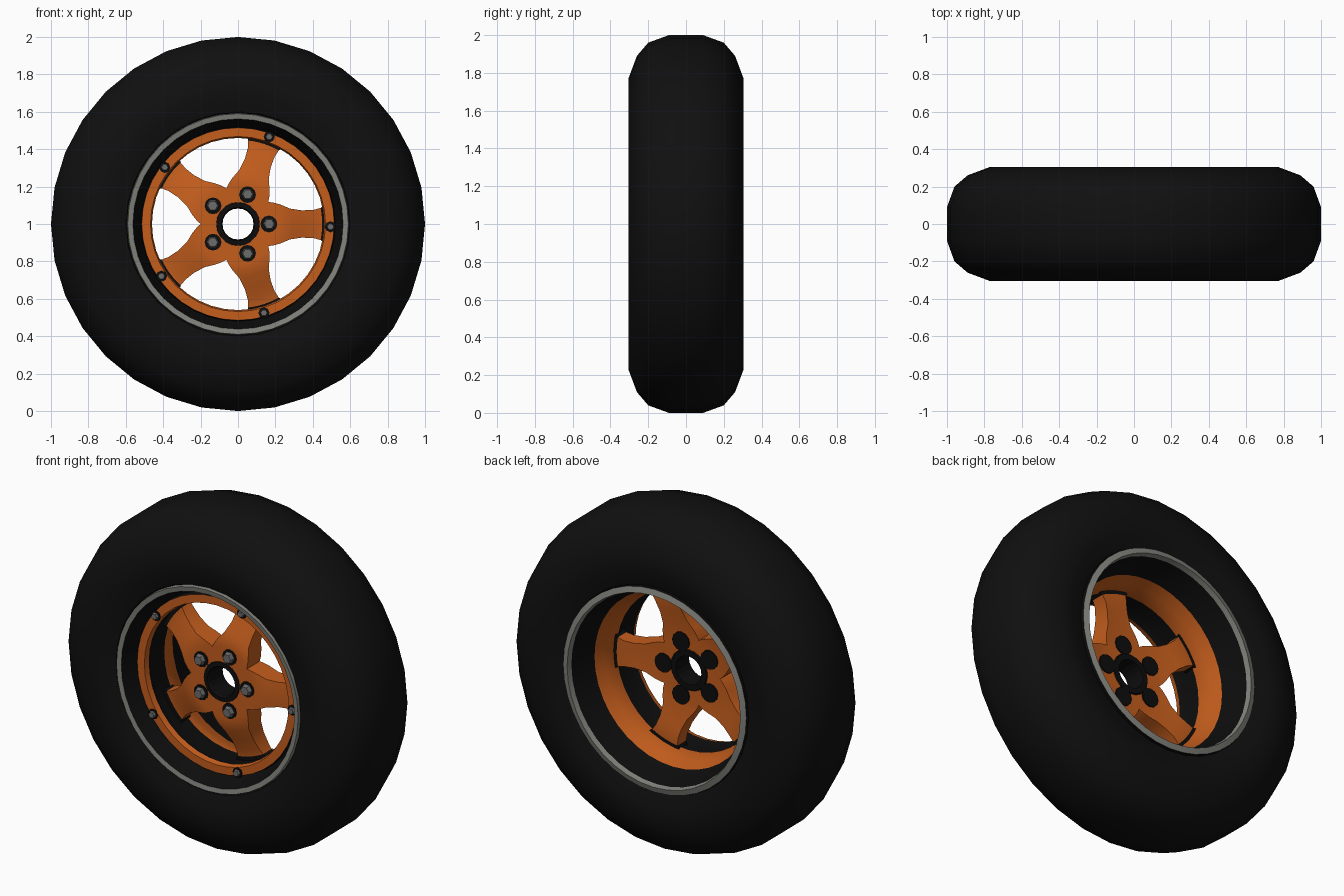
import bpy, bmesh, math

if "Cube" in bpy.data.objects:
    bpy.data.objects.remove(bpy.data.objects["Cube"])

ORANGE, BLACK, SILVER, STEEL, RUBBER = range(5)
MATS = []
for name, col in [("orange_paint", (0.55, 0.11, 0.012)), ("black_paint", (0.004, 0.004, 0.004)),
                  ("lip_silver", (0.22, 0.22, 0.2)), ("bolt_steel", (0.15, 0.15, 0.15)),
                  ("tyre_rubber", (0.005, 0.005, 0.005))]:
    m = bpy.data.materials.new(name)
    m.diffuse_color = (*col, 1)
    m.use_nodes = True
    m.node_tree.nodes["Principled BSDF"].inputs["Base Color"].default_value = m.diffuse_color
    MATS.append(m)


def polar(r, a, y):
    """Point at radius r and angle a (radians) round the axle."""
    return (r * math.cos(a), y, 1 + r * math.sin(a))


def finish(bm, name, smooth=None):
    bmesh.ops.remove_doubles(bm, verts=bm.verts, dist=0.0005)
    bmesh.ops.recalc_face_normals(bm, faces=bm.faces)
    me = bpy.data.meshes.new(name)
    bm.to_mesh(me)
    bm.free()
    for m in MATS:
        me.materials.append(m)
    ob = bpy.data.objects.new(name, me)
    bpy.context.collection.objects.link(ob)
    if smooth:
        bpy.ops.object.select_all(action='DESELECT')
        ob.select_set(True)
        bpy.context.view_layer.objects.active = ob
        bpy.ops.object.shade_smooth_by_angle(angle=math.radians(smooth))
    return ob


def revolve(name, loop, n, smooth=None):
    """Closed (radius, y, material) profile turned round the axle."""
    bm = bmesh.new()
    rings = [[bm.verts.new(polar(r, 2 * math.pi * i / n, y)) for r, y, _ in loop] for i in range(n)]
    for i in range(n):
        a, b = rings[i], rings[(i + 1) % n]
        for j in range(len(loop)):
            k = (j + 1) % len(loop)
            bm.faces.new((a[j], a[k], b[k], b[j])).material_index = loop[j][2]
    return finish(bm, name, smooth)


def stud(name, r, ang, y0, y1, rad, sides, mat, taper=1.0):
    """Short capped cylinder lying along the axle direction."""
    bm = bmesh.new()
    cx, _, cz = polar(r, ang, 0)
    ends = []
    for y, q in ((y0, rad * taper), (y1, rad)):
        ends.append([bm.verts.new((cx + q * math.cos(2 * math.pi * i / sides), y,
                                   cz + q * math.sin(2 * math.pi * i / sides))) for i in range(sides)])
    for e in ends:
        bm.faces.new(e)
    for i in range(sides):
        k = (i + 1) % sides
        bm.faces.new((ends[0][i], ends[0][k], ends[1][k], ends[1][i]))
    for f in bm.faces:
        f.material_index = mat
    return finish(bm, name)


# Tyre: half profile mirrored front to back
half = [(0.585, 0.24), (0.60, 0.275), (0.68, 0.30), (0.77, 0.305), (0.89, 0.26), (0.96, 0.2), (1.0, 0.09)]
revolve("tyre", [(r, -y, RUBBER) for r, y in half] + [(r, y, RUBBER) for r, y in reversed(half)], 32, 40)

# Rim: lips, bead ring and barrel
revolve("rim", [(0.595, -0.25, SILVER), (0.59, -0.285, SILVER), (0.562, -0.28, BLACK),
                (0.52, -0.17, BLACK), (0.515, -0.2, ORANGE), (0.468, -0.2, ORANGE),
                (0.46, -0.17, BLACK), (0.478, -0.12, BLACK), (0.465, -0.02, ORANGE),
                (0.485, 0.06, ORANGE), (0.51, 0.12, BLACK), (0.555, 0.27, SILVER),
                (0.562, 0.3, SILVER), (0.595, 0.29, BLACK), (0.595, 0.25, BLACK),
                (0.54, 0.15, BLACK), (0.54, -0.15, BLACK)], 40, 30)

# Spoke plate: rows of (radius, half angle in degrees, front y, back y)
rows = [(0.11, 36, -0.15, -0.03), (0.2, 36, -0.15, -0.03), (0.222, 31, -0.15, -0.028),
        (0.25, 24.5, -0.147, -0.025), (0.29, 16.5, -0.135, -0.02), (0.35, 12, -0.11, -0.01),
        (0.41, 10.6, -0.09, 0.0), (0.45, 11, -0.08, 0.0), (0.48, 13, -0.08, 0.0)]
STEPS = 6
bm = bmesh.new()
for s in range(5):
    mid = math.radians(72 * s)
    grid = []
    for r, h, yf, yb in rows:
        angs = [mid + math.radians(h) * (2 * k / STEPS - 1) for k in range(STEPS + 1)]
        grid.append(([bm.verts.new(polar(r, a, yf)) for a in angs],
                     [bm.verts.new(polar(r, a, yb)) for a in angs]))
    for i in range(len(rows) - 1):
        (f0, b0), (f1, b1) = grid[i], grid[i + 1]
        quads = []
        for k in range(STEPS):
            quads += [(f0[k], f0[k + 1], f1[k + 1], f1[k]), (b0[k], b1[k], b1[k + 1], b0[k + 1])]
        if i > 0:
            for k in (0, STEPS):
                quads.append((f0[k], f1[k], b1[k], b0[k]))
        for q in quads:
            bm.faces.new(q).material_index = BLACK if i == len(rows) - 2 else ORANGE
finish(bm, "spokes", 25)

# Centre bore ring
revolve("centre_bore", [(0.083, -0.145, BLACK), (0.09, -0.156, BLACK), (0.115, -0.154, BLACK),
                        (0.12, -0.14, BLACK), (0.12, -0.03, BLACK), (0.115, -0.024, BLACK),
                        (0.083, -0.024, BLACK)], 20)

# Wheel nuts with dark seats, rear lug recesses and bead ring bolts
for s in range(5):
    a = math.radians(72 * s)
    stud(f"nut_seat_{s}", 0.165, a, -0.155, -0.14, 0.045, 12, BLACK)
    stud(f"wheel_nut_{s}", 0.167, a, -0.18, -0.15, 0.035, 6, STEEL, 0.75)
    stud(f"rear_lug_{s}", 0.165, a, -0.04, -0.022, 0.055, 12, BLACK)
    stud(f"rim_bolt_seat_{s}", 0.495, a - 0.03, -0.206, -0.19, 0.03, 8, BLACK)
    stud(f"rim_bolt_{s}", 0.495, a - 0.03, -0.222, -0.2, 0.022, 6, STEEL, 0.8)
